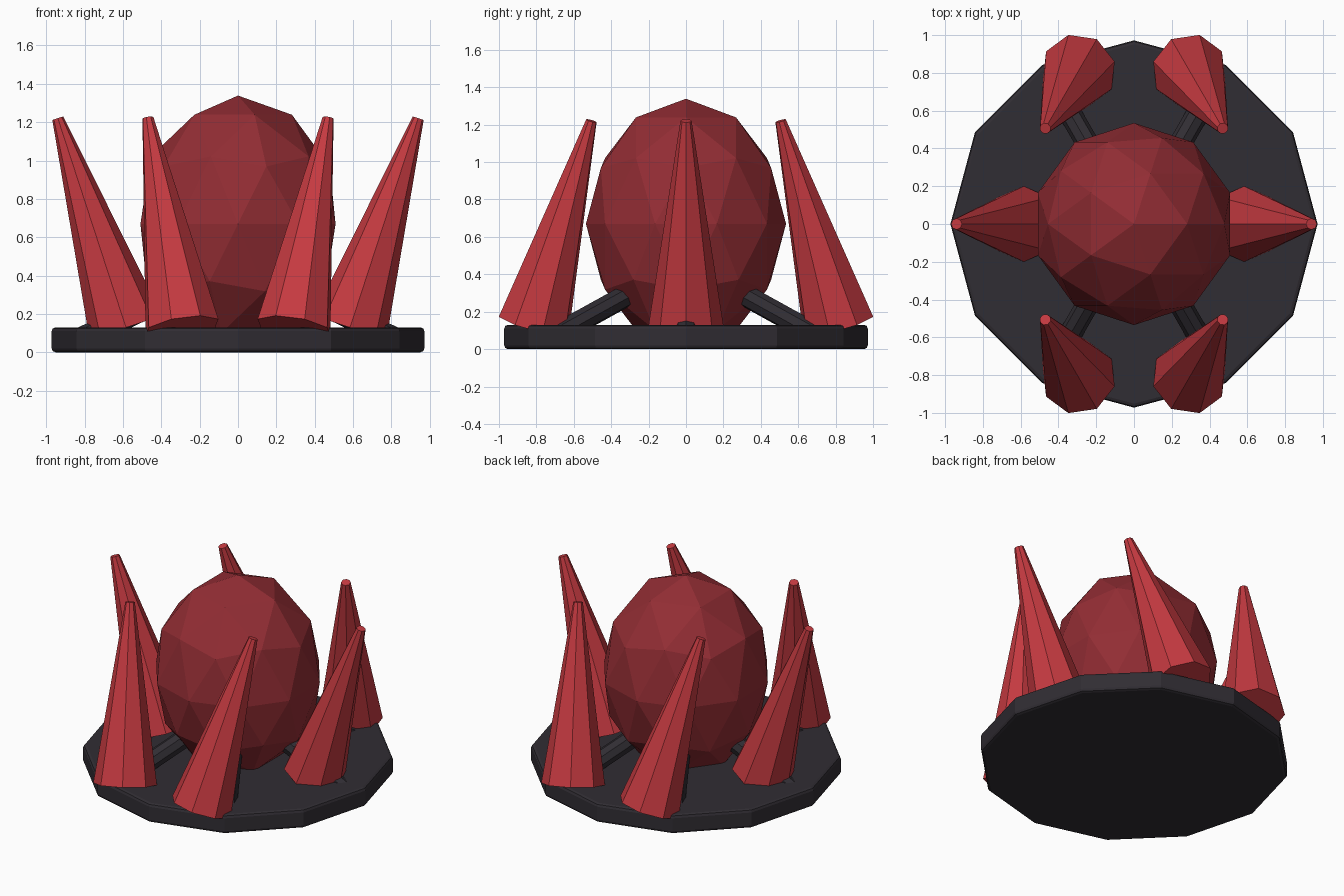
import bpy
from math import cos, sin, radians
from mathutils import Vector

if "Cube" in bpy.data.objects:
    bpy.data.objects.remove(bpy.data.objects["Cube"])


def material(name, rgb):
    m = bpy.data.materials.new(name)
    m.diffuse_color = (*rgb, 1)
    m.use_nodes = True
    m.node_tree.nodes["Principled BSDF"].inputs["Base Color"].default_value = m.diffuse_color
    return m


DARK = material("dark_metal", (0.03, 0.026, 0.033))
CORE = material("deep_red", (0.29, 0.026, 0.034))
SPIKE = material("bright_red", (0.56, 0.042, 0.052))


def finish(name, mat, bevel=0.0, segments=2):
    ob = bpy.context.object
    ob.name = name
    ob.data.materials.append(mat)
    if bevel:
        b = ob.modifiers.new("Bevel", 'BEVEL')
        b.width, b.segments = bevel, segments
        b.limit_method, b.angle_limit = 'ANGLE', radians(50)
    return ob


# Twelve-sided base plate
bpy.ops.mesh.primitive_cylinder_add(vertices=12, radius=0.972, depth=0.13,
                                    location=(0, 0, 0.065))
finish("base_plate", DARK, 0.02)

# Faceted egg-shaped core
bpy.ops.mesh.primitive_ico_sphere_add(subdivisions=2, radius=0.535,
                                      location=(0, 0, 0.67))
finish("core", CORE).scale = (1, 1, 1.25)

TILT, LENGTH = 0.315, 1.148
for i in range(6):
    a = radians(60 * i)
    # Leaning spike; the lean turns opposite to its place on the ring
    bpy.ops.mesh.primitive_cone_add(
        vertices=8, radius1=0.2, radius2=0.03, depth=LENGTH,
        location=(0.762 * cos(a), 0.762 * sin(a), 0.675),
        rotation=(0, TILT, -a))
    finish(f"spike_{i + 1}", SPIKE)

    # Strut from the plate up to the core
    inner = Vector((0.37 * cos(a), 0.37 * sin(a), 0.285))
    outer = Vector((0.84 * cos(a), 0.84 * sin(a), 0.06))
    axis = inner - outer
    bpy.ops.mesh.primitive_cylinder_add(
        vertices=8, radius=0.06, depth=axis.length,
        location=(inner + outer) / 2,
        rotation=axis.to_track_quat('Z', 'Y').to_euler())
    finish(f"strut_{i + 1}", DARK, 0.015)
